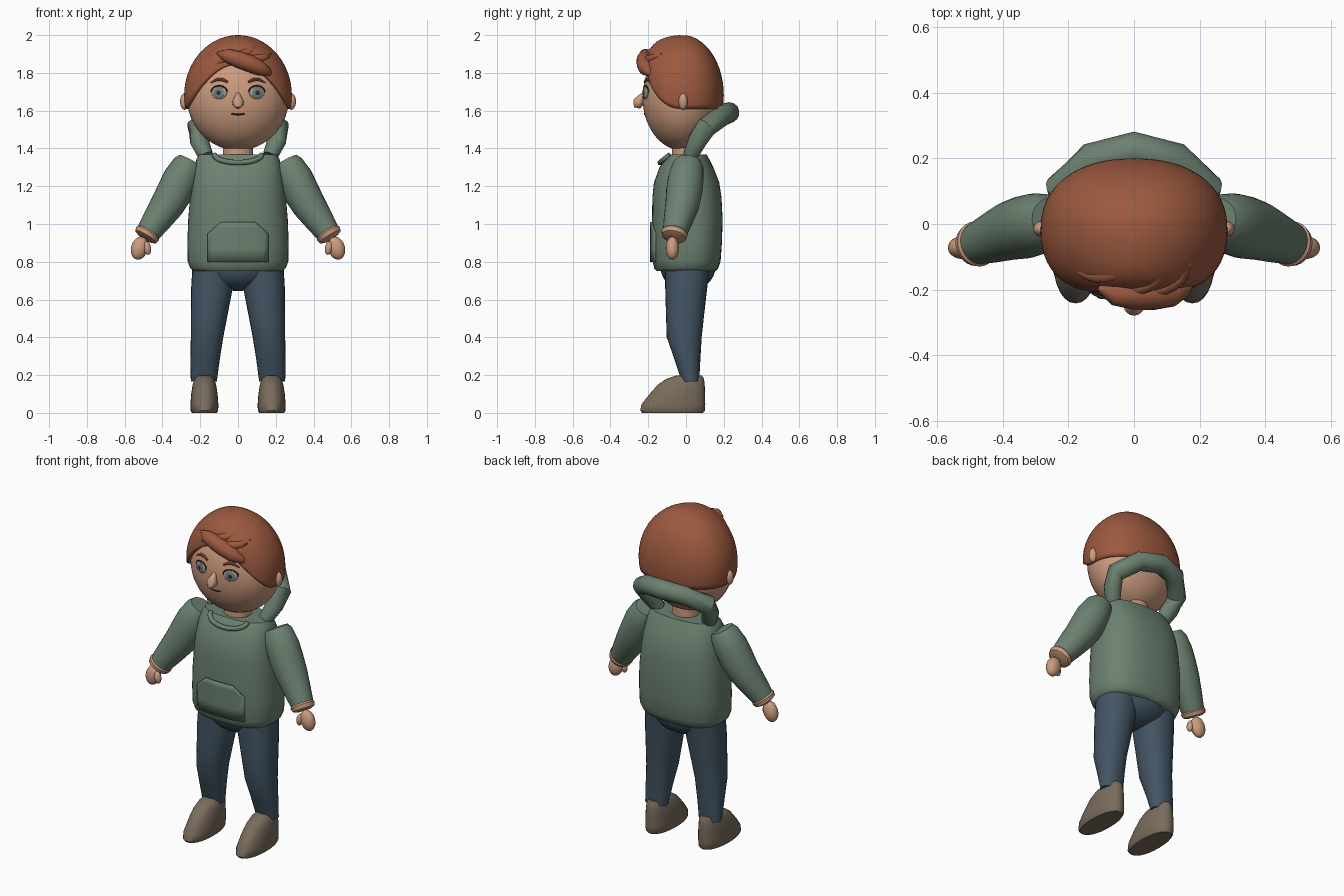
import bpy, bmesh, math
from mathutils import Vector

if "Cube" in bpy.data.objects:
    bpy.data.objects.remove(bpy.data.objects["Cube"])


def mat(name, rgb):
    m = bpy.data.materials.new(name)
    m.diffuse_color = (*rgb, 1)
    m.use_nodes = True
    m.node_tree.nodes["Principled BSDF"].inputs["Base Color"].default_value = m.diffuse_color
    return m


SKIN = mat("skin", (0.60, 0.33, 0.21))
HAIR = mat("auburn hair", (0.33, 0.10, 0.05))
GREEN = mat("sage green", (0.15, 0.22, 0.165))
DENIM = mat("dark denim", (0.055, 0.09, 0.125))
SHOE = mat("taupe", (0.19, 0.15, 0.105))
WHITE = mat("eye grey", (0.36, 0.34, 0.31))
IRIS = mat("iris green", (0.16, 0.22, 0.21))
DARK = mat("dark brown", (0.04, 0.022, 0.018))


def finish(name, bm, material, angle=40):
    bmesh.ops.recalc_face_normals(bm, faces=bm.faces)
    me = bpy.data.meshes.new(name)
    bm.to_mesh(me)
    bm.free()
    me.materials.append(material)
    ob = bpy.data.objects.new(name, me)
    bpy.context.collection.objects.link(ob)
    bpy.ops.object.select_all(action='DESELECT')
    ob.select_set(True)
    bpy.context.view_layer.objects.active = ob
    bpy.ops.object.shade_smooth_by_angle(angle=math.radians(angle))
    return ob


def loft(name, rings, material, angle=40):
    """Skin a list of closed point rings and cap both ends."""
    bm = bmesh.new()
    rows = [[bm.verts.new(p) for p in r] for r in rings]
    n = len(rows[0])
    for a, b in zip(rows, rows[1:]):
        for i in range(n):
            bm.faces.new((a[i], a[(i + 1) % n], b[(i + 1) % n], b[i]))
    bm.faces.new(rows[0])
    bm.faces.new(rows[-1])
    return finish(name, bm, material, angle)


def sup(c, n):
    return math.copysign(abs(c) ** (2 / n), c)


def stack(name, rows, material, n=2.0, sides=32, angle=40):
    """Horizontal superellipse sections: (z, cx, rx, y_front, y_back)."""
    rings = []
    for z, cx, rx, y0, y1 in rows:
        ring = []
        for i in range(sides):
            a = 2 * math.pi * i / sides
            ring.append((cx + rx * sup(math.cos(a), n),
                         (y0 + y1) / 2 + (y1 - y0) / 2 * sup(math.sin(a), n), z))
        rings.append(ring)
    return loft(name, rings, material, angle)


def tube(name, path, radii, material, sides=20, angle=40):
    pts = [Vector(p) for p in path]
    rings = []
    for i, p in enumerate(pts):
        t = (pts[min(i + 1, len(pts) - 1)] - pts[max(i - 1, 0)]).normalized()
        ref = Vector((0, 1, 0)) if abs(t.y) < 0.8 else Vector((0, 0, 1))
        u = t.cross(ref).normalized()
        v = t.cross(u)
        rings.append([p + radii[i] * (u * math.cos(2 * math.pi * k / sides)
                      + v * math.sin(2 * math.pi * k / sides)) for k in range(sides)])
    return loft(name, rings, material, angle)


def ball(name, loc, size, material, rot=(0, 0, 0), seg=32):
    bm = bmesh.new()
    bmesh.ops.create_uvsphere(bm, u_segments=seg, v_segments=seg // 2, radius=1)
    ob = finish(name, bm, material, 80)
    ob.location, ob.scale, ob.rotation_euler = loc, size, rot
    return ob


def face_y(x, z):
    return -0.02 - 0.21 * math.sqrt(max(0, 1 - (x / 0.27) ** 2 - ((z - 1.67) / 0.28) ** 2))


# Head, neck, nose, mouth
ball("head", (0, -0.02, 1.67), (0.27, 0.21, 0.28), SKIN, seg=48)
stack("neck", [(1.33, 0, 0.08, -0.075, 0.075), (1.46, 0, 0.08, -0.075, 0.075)], SKIN)
tube("nose", [(0, -0.215, 1.70), (0, -0.235, 1.675), (0, -0.25, 1.648), (0, -0.25, 1.632),
              (0, -0.235, 1.62)], [0.006, 0.016, 0.031, 0.029, 0.012], SKIN, 16, 60)
xs = [-0.035 + 0.01 * i for i in range(8)]
tube("mouth", [(x, face_y(x, 1.58), 1.58 + 4 * x * x) for x in xs],
     [0.0045] * 8, DARK, 6)

# Hair cap that ends on a curved hairline
bm = bmesh.new()
N, M = 64, 24
rows = []
for j in range(1, M + 1):
    row = []
    for i in range(N):
        a = 2 * math.pi * i / N
        f = max(0, -math.sin(a))
        th = math.acos((1.61 + 0.235 * f ** 2.2 - 1.68) / 0.32) * j / M
        s, z = math.sin(th), 1.68 + 0.32 * math.cos(th)
        bulge = 0.035 * f ** 2 * math.sin(math.pi * j / M)
        row.append(bm.verts.new((0.285 * s * sup(math.cos(a), 2.25),
                                 -0.02 + 0.22 * s * sup(math.sin(a), 2.25) - bulge, z)))
    rows.append(row)
top = bm.verts.new((0, -0.02, 1.998))
for i in range(N):
    k = (i + 1) % N
    bm.faces.new((top, rows[0][i], rows[0][k]))
    for a, b in zip(rows, rows[1:]):
        bm.faces.new((a[i], b[i], b[k], a[k]))
hair = finish("hair", bm, HAIR)
sol = hair.modifiers.new("thickness", 'SOLIDIFY')
sol.thickness, sol.offset = 0.035, -1


# Swept fringe and raised locks on the crown
def hair_z(x, y):
    return 1.68 + 0.32 * math.sqrt(max(0, 1 - (x / 0.285) ** 2 - ((y + 0.02) / 0.25) ** 2))


tube("fringe", [(-0.11, -0.195, 1.905), (-0.06, -0.212, 1.893), (0, -0.217, 1.872), (0.06, -0.217, 1.85),
                (0.115, -0.212, 1.825), (0.155, -0.195, 1.805), (0.18, -0.175, 1.785)],
     [0.006, 0.036, 0.044, 0.045, 0.04, 0.026, 0.006], HAIR, 16, 60)
for k, (p0, p1, p2) in enumerate([((-0.21, -0.11), (-0.09, -0.22), (0.05, -0.08)),
                                  ((-0.12, -0.20), (0.09, -0.23), (0.12, -0.07)),
                                  ((-0.05, -0.215), (0.17, -0.22), (0.175, -0.07))]):
    path = []
    for i in range(11):
        t = i / 10
        x, y = [(1 - t) ** 2 * p0[c] + 2 * t * (1 - t) * p1[c] + t * t * p2[c] for c in (0, 1)]
        path.append((x, y, hair_z(x, y) - 0.012))
    tube("hair_lock", path, [0.003 + 0.021 * math.sin(math.pi * i / 10) for i in range(11)],
         HAIR, 10, 60)

# Hoodie body
stack("hoodie_body", [(0.75, 0, 0.235, -0.155, 0.155), (0.765, 0, 0.252, -0.168, 0.17),
                      (0.80, 0, 0.266, -0.176, 0.183), (0.90, 0, 0.268, -0.18, 0.19),
                      (1.02, 0, 0.264, -0.18, 0.194), (1.14, 0, 0.254, -0.178, 0.188),
                      (1.22, 0, 0.245, -0.17, 0.176), (1.30, 0, 0.232, -0.14, 0.145),
                      (1.345, 0, 0.219, -0.112, 0.122), (1.367, 0, 0.205, -0.095, 0.11)],
      GREEN, 2.5, 48, 45)

# Front pocket panel with slanted top corners, following the belly
bm = bmesh.new()
grid = []
for z, w in [(0.80, 0.16), (0.87, 0.16), (0.95, 0.16), (0.98, 0.125), (1.01, 0.09)]:
    grid.append([bm.verts.new((w * u / 6, 0.006 - 0.192 * (1 - abs(w * u / 6 / 0.267) ** 2.5) ** 0.4, z))
                 for u in range(-6, 7)])
for a, b in zip(grid, grid[1:]):
    for i in range(12):
        bm.faces.new((a[i], a[i + 1], b[i + 1], b[i]))
pocket = finish("pocket", bm, GREEN)
sol = pocket.modifiers.new("thickness", 'SOLIDIFY')
sol.thickness, sol.offset = 0.008, 0

# Neckline and hood roll
tube("neckline", [(0.125 * math.cos(a), -0.085 - 0.052 * math.sin(a), 1.367 - 0.042 * math.sin(a))
                  for a in [math.pi * i / 12 for i in range(13)]], [0.014] * 13, GREEN, 10)
half = [(0.17, 0.022, 1.36), (0.205, 0.06, 1.44), (0.218, 0.105, 1.51), (0.125, 0.195, 1.575)]
hood = half + [(0, 0.228, 1.59)] + [(-x, y, z) for x, y, z in reversed(half)]
tube("hood", hood, [0.04, 0.05, 0.055, 0.055, 0.055, 0.055, 0.055, 0.05, 0.04], GREEN, 14, 35)

# Pelvis
ball("jeans_hips", (0, 0.01, 0.77), (0.20, 0.145, 0.125), DENIM)

for s, side in ((1, "left"), (-1, "right")):
    def P(*pts):
        return [(s * x, y, z) for x, y, z in pts]

    # Eyes, brows, ears
    yaw = (0, 0, s * math.radians(17))
    nx, ny = s * math.sin(math.radians(17)), -math.cos(math.radians(17))
    ey = face_y(0.1, 1.695)
    for nm, off, r, th, m in (("eye", 0.0, 0.042, 0.010, WHITE), ("iris", 0.006, 0.029, 0.006, IRIS),
                              ("pupil", 0.010, 0.013, 0.004, DARK)):
        ball(f"{side}_{nm}", (s * 0.1 + nx * off, ey + ny * off, 1.695),
             (r, th, min(r, 0.034)), m, yaw, 24)
    tube(f"{side}_upper_lid", P(*[(0.1 + 0.043 * math.cos(a), face_y(0.1 + 0.043 * math.cos(a), 1.7) - 0.002,
                                   1.697 + 0.035 * math.sin(a)) for a in [math.pi * i / 8 for i in range(9)]]),
         [0.004] * 9, DARK, 6)
    tube(f"{side}_eyebrow", P(*[(x, face_y(x, z) - 0.002, z) for x, z in
                                ((0.055, 1.752), (0.08, 1.764), (0.11, 1.765), (0.145, 1.748))]),
         [0.006, 0.009, 0.008, 0.003], HAIR, 8)
    ball(f"{side}_ear", (s * 0.283, -0.015, 1.648), (0.024, 0.024, 0.044), SKIN, seg=20)

    # Sleeve, cuff, hand, thumb
    tube(f"{side}_sleeve", P((0.252, 0.013, 1.335), (0.265, 0.01, 1.31), (0.30, 0.0, 1.245),
                             (0.335, -0.01, 1.17), (0.375, -0.02, 1.10), (0.43, -0.042, 1.02),
                             (0.477, -0.06, 0.952)),
         [0.066, 0.082, 0.094, 0.096, 0.09, 0.077, 0.064], GREEN, 24)
    tube(f"{side}_wrist_band", P((0.470, -0.058, 0.962), (0.478, -0.061, 0.95), (0.489, -0.065, 0.932),
                                 (0.494, -0.067, 0.924)), [0.06, 0.07, 0.064, 0.04], SKIN, 24)
    ball(f"{side}_hand", (s * 0.522, -0.072, 0.872), (0.044, 0.035, 0.062), SKIN,
         (0, s * math.radians(-15), 0), 24)
    ball(f"{side}_thumb", (s * 0.48, -0.088, 0.872), (0.02, 0.02, 0.036), SKIN,
         (0, s * math.radians(10), 0), 16)

    # Trouser leg
    stack(f"{side}_jeans_leg", [(z, s * cx, rx, y0, y1) for z, cx, rx, y0, y1 in (
        (0.765, 0.130, 0.112, -0.11, 0.125), (0.66, 0.138, 0.110, -0.11, 0.112),
        (0.52, 0.152, 0.097, -0.106, 0.096), (0.40, 0.164, 0.086, -0.102, 0.083),
        (0.28, 0.174, 0.077, -0.06, 0.076), (0.165, 0.181, 0.069, -0.022, 0.07))], DENIM, 2.2, 28)

    # Shoe
    stack(f"{side}_shoe", [(z, s * 0.178, rx, y0, y1) for z, rx, y0, y1 in (
        (0.0, 0.066, -0.232, 0.09), (0.012, 0.073, -0.242, 0.1), (0.045, 0.074, -0.236, 0.102),
        (0.10, 0.070, -0.193, 0.101), (0.15, 0.062, -0.148, 0.099), (0.18, 0.052, -0.105, 0.095),
        (0.197, 0.036, -0.055, 0.085))], SHOE, 2.2, 28)
